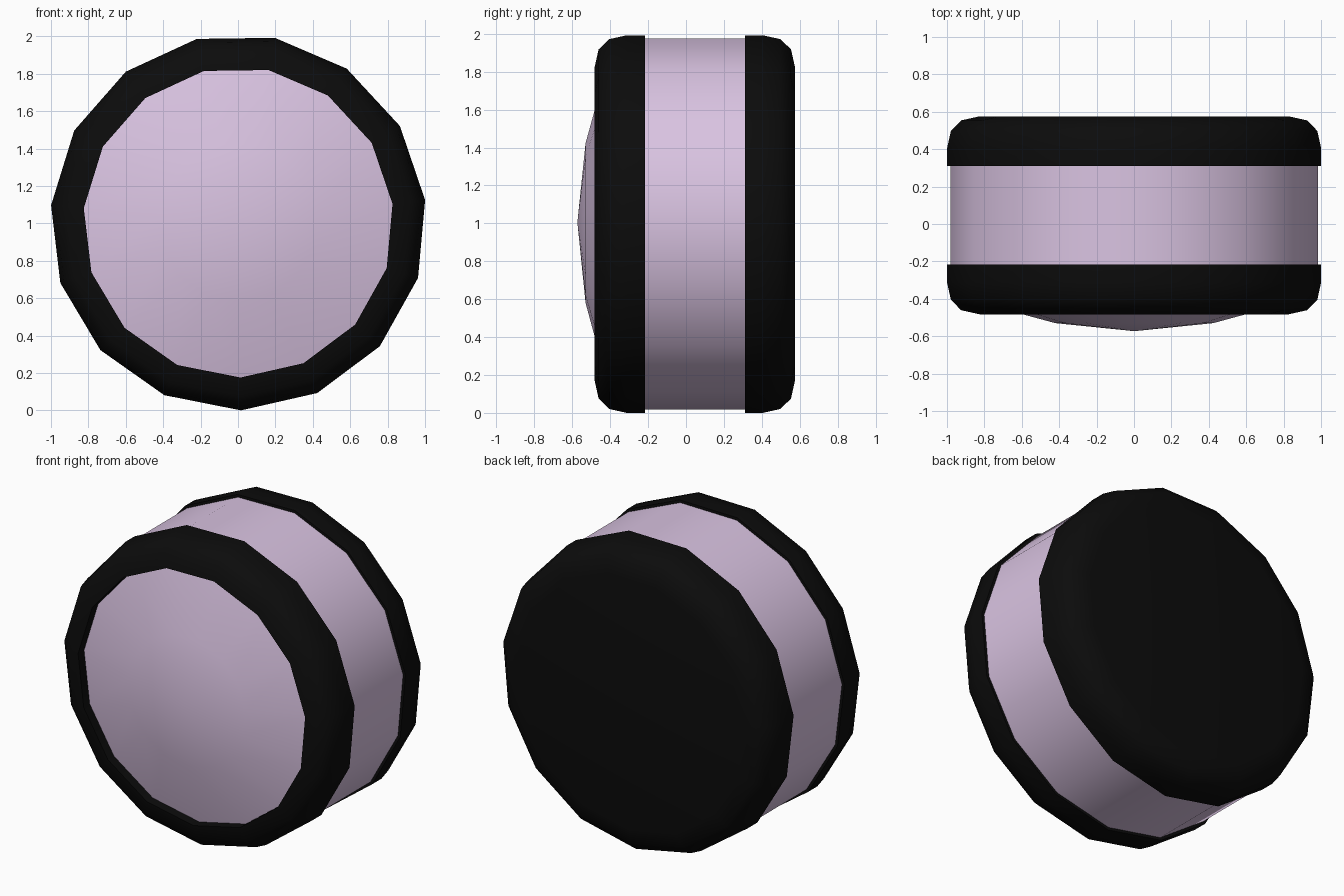
import bpy, bmesh, math

if "Cube" in bpy.data.objects:
    bpy.data.objects.remove(bpy.data.objects["Cube"])

SIDES = 15
START = math.radians(-89.2)
CX, CZ = 0.002, 1.0055


def material(name, rgb):
    m = bpy.data.materials.new(name)
    m.diffuse_color = (*rgb, 1)
    m.use_nodes = True
    m.node_tree.nodes["Principled BSDF"].inputs["Base Color"].default_value = m.diffuse_color
    return m


def lathe(name, profile, mat):
    """Spin (radius, y) points around the y axis into a 15-sided part."""
    bm = bmesh.new()
    rings = []
    for r, y in profile:
        if r == 0:
            rings.append([bm.verts.new((CX, y, CZ))] * SIDES)
        else:
            rings.append([bm.verts.new((CX + r * math.cos(START + i * math.tau / SIDES), y,
                                        CZ + r * math.sin(START + i * math.tau / SIDES)))
                          for i in range(SIDES)])
    for a, b in zip(rings, rings[1:]):
        for i in range(SIDES):
            j = (i + 1) % SIDES
            # dict keeps order and drops the repeated pole vertex
            bm.faces.new(list(dict.fromkeys((a[i], a[j], b[j], b[i]))))
    bmesh.ops.recalc_face_normals(bm, faces=bm.faces)
    me = bpy.data.meshes.new(name)
    bm.to_mesh(me)
    bm.free()
    me.materials.append(mat)
    ob = bpy.data.objects.new(name, me)
    bpy.context.collection.objects.link(ob)
    bpy.ops.object.select_all(action='DESELECT')
    ob.select_set(True)
    bpy.context.view_layer.objects.active = ob
    bpy.ops.object.shade_smooth_by_angle(angle=math.radians(40))
    return ob


black = material("black", (0.0035, 0.0035, 0.0035))
lilac = material("lilac", (0.70, 0.55, 0.76))

# rounded shoulder: (radius, depth in from the outer face)
shoulder = [(0.83, 0.0), (0.93, 0.022), (0.985, 0.078), (1.0055, 0.17), (1.0055, 0.266)]
FRONT, BACK = -0.483, 0.576

# front rim: a ring with a short inner wall around the dome
front = [(0.83, -0.415)] + [(r, FRONT + d) for r, d in shoulder] + [(0.985, FRONT + 0.266)]
lathe("front_rim", front, black)

# back shell: same shoulder, closed with a flat face
back = [(0, BACK)] + [(r, BACK - d) for r, d in shoulder] + [(0.985, BACK - 0.266)]
lathe("back_shell", back, black)

# middle band
lathe("middle_band", [(0.988, FRONT + 0.266), (0.988, BACK - 0.266)], lilac)

# shallow domed front panel
lathe("front_dome", [(0, -0.573), (0.425, -0.53), (0.832, -0.42)], lilac)
